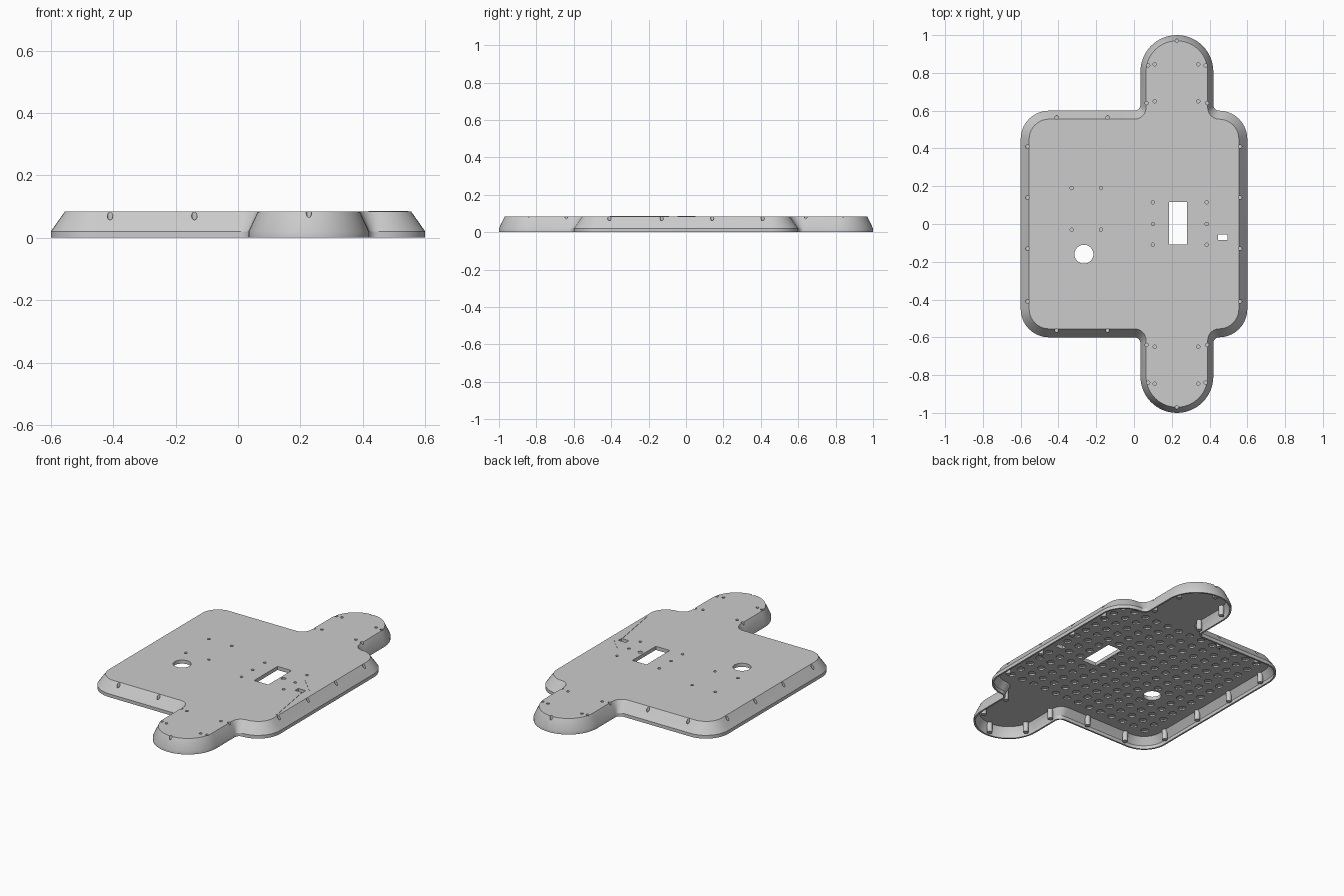
import bpy, bmesh, math
from mathutils import Matrix

cube = bpy.data.objects.get("Cube")
if cube:
    bpy.data.objects.remove(cube, do_unlink=True)

grey = bpy.data.materials.new("plain grey")
grey.use_nodes = True
COLOUR = (0.6, 0.6, 0.6, 1)
grey.diffuse_color = COLOUR
grey.node_tree.nodes["Principled BSDF"].inputs["Base Color"].default_value = COLOUR

TAB_X, TAB_W, TOP, DECK = 0.227, 0.193, 0.084, 0.062


def finish(bm, name):
    bmesh.ops.recalc_face_normals(bm, faces=bm.faces)
    mesh = bpy.data.meshes.new(name)
    bm.to_mesh(mesh)
    bm.free()
    mesh.materials.append(grey)
    ob = bpy.data.objects.new(name, mesh)
    bpy.context.collection.objects.link(ob)
    return ob


def arc(cx, cy, r, start, end, n):
    angles = [math.radians(start + (end - start) * i / n) for i in range(n + 1)]
    return [(cx + r * math.cos(a), cy + r * math.sin(a)) for a in angles]


def outline(body_in, tab_in):
    """Rounded square with a round-ended tab at front and back."""
    w, edge, fillet = TAB_W - tab_in, 0.6 - body_in, 0.031 + tab_in
    corner = 0.15 - body_in
    half = arc(0.45, 0.45, corner, 0, 90, 10)
    half += arc(TAB_X + w + fillet, edge + fillet, fillet, 270, 180, 6)
    half += arc(TAB_X, 1 - TAB_W, w, 0, 180, 28)
    half += arc(TAB_X - w - fillet, edge + fillet, fillet, 0, -90, 6)
    half += arc(-0.45, 0.45, corner, 90, 180, 10)
    return half + [(x, -y) for x, y in reversed(half)]


def loft(name, levels):
    """Solid skinned through (body inset, tab inset, height) levels."""
    bm = bmesh.new()
    rings = [[bm.verts.new((x, y, z)) for x, y in outline(b, t)] for b, t, z in levels]
    for low, high in zip(rings, rings[1:]):
        for i in range(len(low)):
            j = (i + 1) % len(low)
            bm.faces.new((low[i], low[j], high[j], high[i]))
    bm.faces.new(rings[0][::-1])
    bm.faces.new(rings[-1])
    return finish(bm, name)


def add_cylinder(bm, x, y, r, z0, z1, sides=16):
    bmesh.ops.create_cone(bm, cap_ends=True, segments=sides, radius1=r, radius2=r,
                          depth=z1 - z0, matrix=Matrix.Translation((x, y, (z0 + z1) / 2)))


def add_box(bm, x, y, sx, sy, z0, z1, turn=0):
    m = (Matrix.Translation((x, y, (z0 + z1) / 2)) @ Matrix.Rotation(turn, 4, 'Z')
         @ Matrix.Diagonal((sx, sy, z1 - z0, 1)))
    bmesh.ops.create_cube(bm, size=1, matrix=m)


def subtract(ob, cutter):
    mod = ob.modifiers.new("cut", 'BOOLEAN')
    mod.operation, mod.solver, mod.object = 'DIFFERENCE', 'EXACT', cutter
    bpy.context.view_layer.objects.active = ob
    bpy.ops.object.modifier_apply(modifier=mod.name)
    bpy.data.objects.remove(cutter, do_unlink=True)


# Screw positions round the rim, and small fixing points on the deck
screws = [(x, y) for x in (-0.565, 0.562) for y in (-0.41, -0.13, 0.14, 0.41)]
for s in (-1, 1):
    screws += [(-0.41, s * 0.565), (-0.14, s * 0.565), (TAB_X, s * 0.97)]
    screws += [(TAB_X + k * 0.152, s * 0.84) for k in (-1, 1)]
    screws += [(TAB_X + k * 0.16, s * 0.64) for k in (-1, 1)]
fixings = [(x, y) for x in (0.1, 0.385) for y in (-0.11, 0, 0.115)]
fixings += [(x, y) for x in (-0.33, -0.175) for y in (-0.03, 0.19)]
fixings += [(x, s * y) for x in (0.11, 0.34) for y in (0.65, 0.845) for s in (-1, 1)]

# Outer body and inner cavity, leaving screw posts standing in the cavity
cover = loft("cover_shell", [(0, 0, 0), (0, 0, 0.02), (0.045, 0.03, TOP)])
cavity = loft("cavity", [(0.01, 0.01, -0.02), (0.01, 0.01, 0.02), (0.04, 0.03, DECK)])
bm = bmesh.new()
for x, y in screws:
    add_cylinder(bm, x, y, 0.015, 0.003, 0.15)
subtract(cavity, finish(bm, "posts"))
subtract(cover, cavity)

# Blind screw and fixing holes, and the through openings
bm = bmesh.new()
for x, y in screws:
    add_cylinder(bm, x, y, 0.009, 0.03, 0.2, 12)
for x, y in fixings:
    add_cylinder(bm, x, y, 0.009, TOP - 0.008, 0.2, 12)
add_cylinder(bm, 0.305, 0.003, 0.014, TOP - 0.004, 0.2, 16)
add_cylinder(bm, -0.265, -0.16, 0.05, -0.1, 0.2, 40)
add_box(bm, 0.233, 0.003, 0.095, 0.225, -0.1, 0.2)
add_box(bm, 0.47, -0.07, 0.05, 0.03, -0.1, 0.2)


def clear_of_openings(x, y):
    if abs(x - 0.233) < 0.072 and abs(y) < 0.137:
        return False
    if abs(x - 0.47) < 0.05 and abs(y + 0.07) < 0.04:
        return False
    return math.hypot(x + 0.265, y + 0.16) > 0.075


# Square grid of shallow round recesses under the deck
for row in range(-6, 7):
    for col in range(-6, 7):
        x, y = col * 0.08, row * 0.08
        if clear_of_openings(x, y):
            add_cylinder(bm, x, y, 0.021, DECK - 0.01, DECK + 0.008, 14)
subtract(cover, finish(bm, "holes"))

# Thin raised ribs beside the small slot
bm = bmesh.new()
for (x0, y0), (x1, y1) in [((0.42, 0.05), (0.515, -0.045)), ((0.492, -0.09), (0.545, -0.41))]:
    add_box(bm, (x0 + x1) / 2, (y0 + y1) / 2, math.hypot(x1 - x0, y1 - y0), 0.004,
            TOP - 0.004, TOP + 0.002, math.atan2(y1 - y0, x1 - x0))
finish(bm, "deck_ribs")

# Smooth the rounded walls, keep the rims sharp
bpy.ops.object.select_all(action='DESELECT')
cover.select_set(True)
bpy.context.view_layer.objects.active = cover
bpy.ops.object.shade_smooth_by_angle(angle=math.radians(28))
